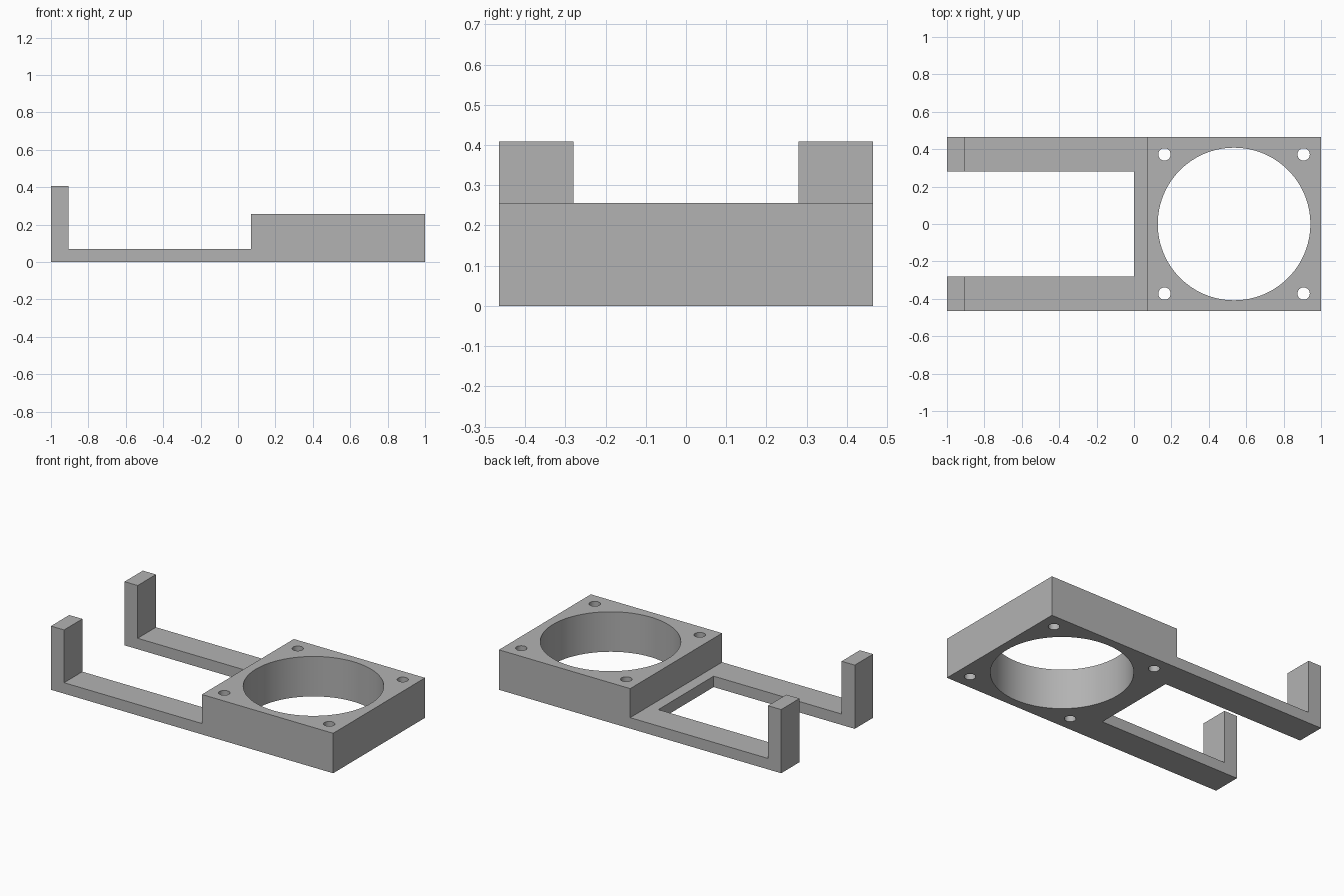
import bpy
import bmesh

if "Cube" in bpy.data.objects:
    bpy.data.objects.remove(bpy.data.objects["Cube"], do_unlink=True)

HALF_W = 0.465      # half width of the whole bracket
BLOCK_X = 0.07      # where the thick block starts
BLOCK_H = 0.256
ARM_T = 0.07        # arm thickness
POST_X = -0.907     # inner face of the upright ends
POST_H = 0.408
CENTRE_X = 0.535    # centre of the block

grey = bpy.data.materials.new("mid grey")
grey.use_nodes = True
colour = (0.45, 0.45, 0.45, 1)
grey.diffuse_color = colour
grey.node_tree.nodes["Principled BSDF"].inputs["Base Color"].default_value = colour


def extrude_profile(name, profile, half_width):
    """Extrude an x-z outline symmetrically along y."""
    bm = bmesh.new()
    face = bm.faces.new([bm.verts.new((x, -half_width, z)) for x, z in profile])
    result = bmesh.ops.extrude_face_region(bm, geom=[face])
    moved = [v for v in result["geom"] if isinstance(v, bmesh.types.BMVert)]
    bmesh.ops.translate(bm, verts=moved, vec=(0, 2 * half_width, 0))
    bmesh.ops.recalc_face_normals(bm, faces=bm.faces)
    mesh = bpy.data.meshes.new(name)
    bm.to_mesh(mesh)
    bm.free()
    mesh.materials.append(grey)
    obj = bpy.data.objects.new(name, mesh)
    bpy.context.collection.objects.link(obj)
    return obj


def hole_cutter(name, x, y, radius, sides):
    bpy.ops.mesh.primitive_cylinder_add(vertices=sides, radius=radius, depth=1, location=(x, y, 0.1))
    obj = bpy.context.object
    obj.name = name
    obj.data.materials.append(grey)
    return obj


# Bracket body: side outline of block, arm and upright end
body = extrude_profile("mounting_bracket", [
    (-1, 0), (1, 0), (1, BLOCK_H), (BLOCK_X, BLOCK_H), (BLOCK_X, ARM_T),
    (POST_X, ARM_T), (POST_X, POST_H), (-1, POST_H)], HALF_W)

# Slot that splits the thin end into two arms
cutters = [extrude_profile("slot_cutter", [(-1.2, -0.2), (0, -0.2), (0, 0.6), (-1.2, 0.6)], 0.28)]

# Large bore and four corner screw holes
cutters.append(hole_cutter("bore_cutter", CENTRE_X, 0, 0.408, 96))
for sx in (-1, 1):
    for sy in (-1, 1):
        cutters.append(hole_cutter("screw_cutter", CENTRE_X + sx * 0.372, sy * 0.372, 0.033, 32))

bpy.ops.object.select_all(action="DESELECT")
bpy.context.view_layer.objects.active = body
body.select_set(True)
for cutter in cutters:
    cutter.hide_render = True
    cut = body.modifiers.new(cutter.name, "BOOLEAN")
    cut.operation = "DIFFERENCE"
    cut.solver = "EXACT"
    cut.object = cutter
    bpy.ops.object.modifier_apply(modifier=cut.name)
for cutter in cutters:
    bpy.data.objects.remove(cutter, do_unlink=True)

bpy.ops.object.shade_smooth_by_angle()
